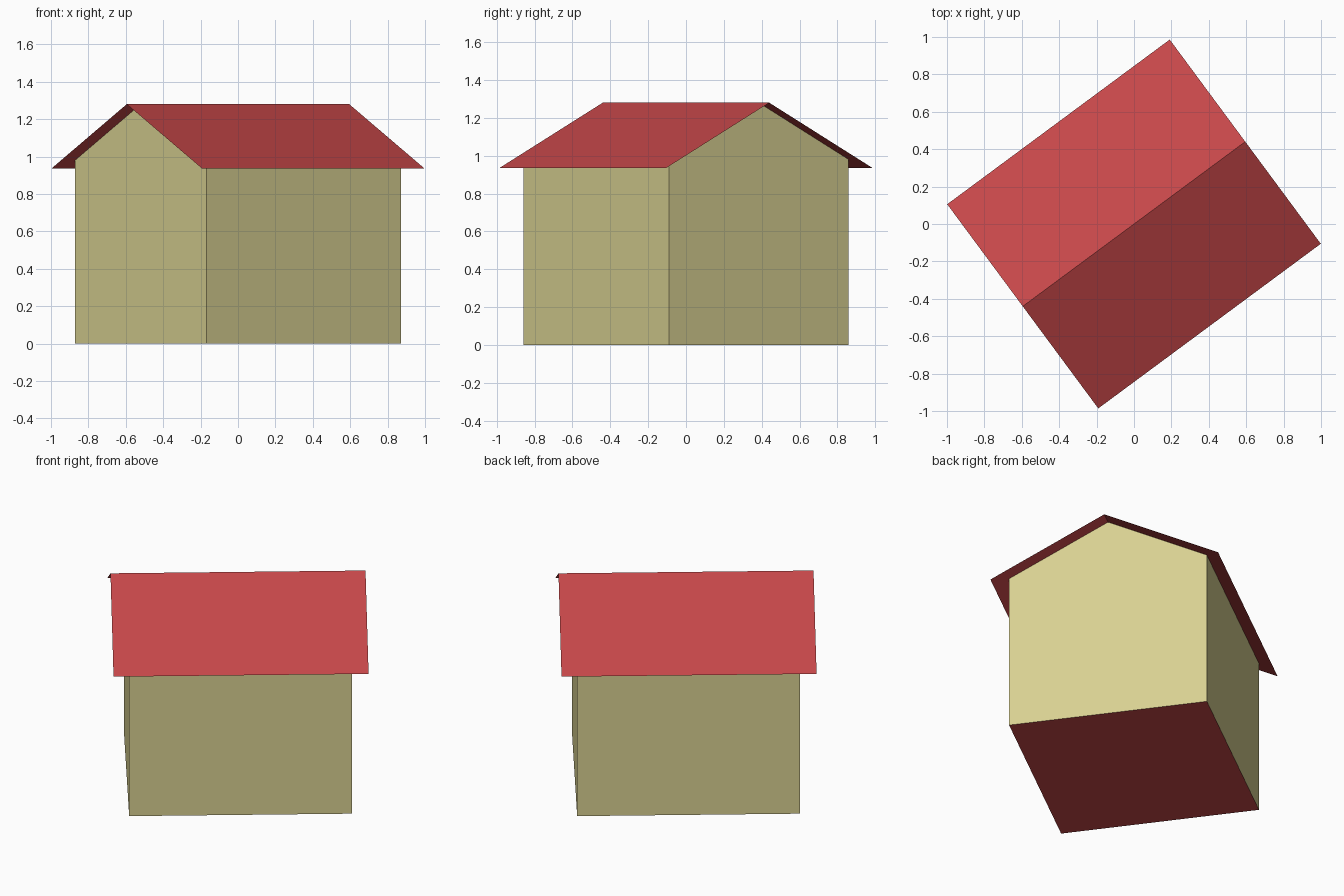
import bpy
import bmesh
from math import radians

if "Cube" in bpy.data.objects:
    bpy.data.objects.remove(bpy.data.objects["Cube"], do_unlink=True)

TURN = radians(36.5)                    # the house stands turned on its plot
RIDGE_Z, EAVE_Z = 1.28, 0.935
ROOF_X, ROOF_Y = 0.74, 0.679            # half length along the ridge, half span
WALL_X, WALL_Y = 0.647, 0.59
WALL_Z = RIDGE_Z - (RIDGE_Z - EAVE_Z) * WALL_Y / ROOF_Y


def make_material(name, rgb):
    mat = bpy.data.materials.new(name)
    mat.use_nodes = True
    color = (*rgb, 1.0)
    mat.diffuse_color = color
    mat.node_tree.nodes["Principled BSDF"].inputs["Base Color"].default_value = color
    return mat


def sweep(name, profile, half_length, mat, end_caps=False):
    """Sweep an open (y, z) profile along the ridge direction."""
    bm = bmesh.new()
    back, front = [[bm.verts.new((x, y, z)) for y, z in profile]
                   for x in (-half_length, half_length)]
    for i in range(len(profile) - 1):
        bm.faces.new((back[i], back[i + 1], front[i + 1], front[i]))
    if end_caps:
        bm.faces.new(back[::-1])
        bm.faces.new(front)
    mesh = bpy.data.meshes.new(name)
    bm.to_mesh(mesh)
    bm.free()
    mesh.materials.append(mat)
    obj = bpy.data.objects.new(name, mesh)
    obj.rotation_euler.z = TURN
    bpy.context.collection.objects.link(obj)
    return obj


red = make_material("roof red", (0.57, 0.064, 0.067))
cream = make_material("wall cream", (0.69, 0.635, 0.285))

# Thin gable roof with overhanging eaves
sweep("roof", [(ROOF_Y, EAVE_Z), (0, RIDGE_Z), (-ROOF_Y, EAVE_Z)], ROOF_X, red)

# Walls with pointed gable ends and a red floor
walls = sweep("walls", [(WALL_Y, WALL_Z), (0, RIDGE_Z), (-WALL_Y, WALL_Z),
                        (-WALL_Y, 0), (WALL_Y, 0), (WALL_Y, WALL_Z)][:5],
              WALL_X, cream, end_caps=True)
walls.data.materials.append(red)

# Close the remaining long side, drop the slopes under the roof, paint the floor
bm = bmesh.new()
bm.from_mesh(walls.data)
slopes = [f for f in bm.faces if f.normal.z > 0.5 or f.calc_center_median().z > WALL_Z]
bmesh.ops.delete(bm, geom=slopes, context="FACES_ONLY")
side = sorted((v for v in bm.verts if v.co.y > 0.1), key=lambda v: (v.co.z, v.co.x))
bm.faces.new((side[1], side[0], side[2], side[3]))
bmesh.ops.recalc_face_normals(bm, faces=bm.faces[:])
for face in bm.faces:
    face.material_index = 1 if face.calc_center_median().z < 0.01 else 0
bm.to_mesh(walls.data)
bm.free()
